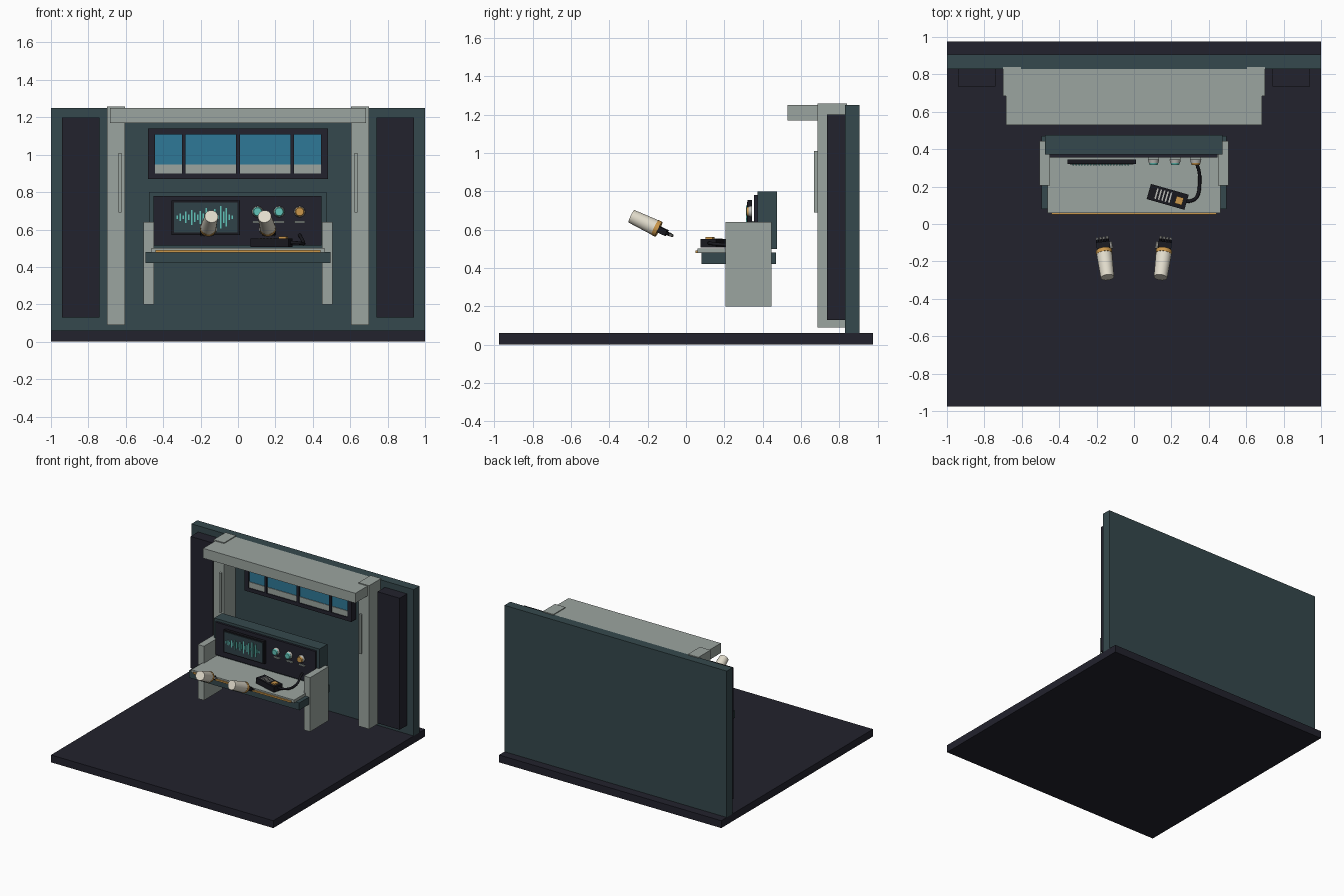
import bpy, math
from mathutils import Matrix, Vector

default = bpy.data.objects.get("Cube")
if default:
    bpy.data.objects.remove(default, do_unlink=True)


def material(name, r, g, b):
    m = bpy.data.materials.new(name)
    m.use_nodes = True
    m.diffuse_color = (r, g, b, 1)
    m.node_tree.nodes["Principled BSDF"].inputs["Base Color"].default_value = (r, g, b, 1)
    return m


NAVY = material("dark navy", .016, .016, .026)
TEAL = material("slate teal", .036, .066, .074)
GREY = material("warm grey", .33, .375, .35)
GLASS = material("window blue", .028, .19, .31)
SCREEN = material("screen slate", .03, .055, .065)
CYAN = material("signal cyan", .12, .56, .49)
AMBER = material("amber", .6, .31, .07)
CREAM = material("cream", .75, .71, .6)
BLACK = material("soft black", .009, .009, .013)
STEEL = material("pale steel", .5, .5, .47)


def box(name, xs, ys, zs, mat, frame=None):
    """Box spanning the given ranges, optionally placed in a local frame."""
    size = Vector(b - a for a, b in (xs, ys, zs))
    mid = Vector((a + b) / 2 for a, b in (xs, ys, zs))
    bpy.ops.mesh.primitive_cube_add(size=1)
    o = bpy.context.object
    o.name = name
    o.data.transform(Matrix.Translation(mid) @ Matrix.Diagonal((*size, 1)))
    o.data.materials.append(mat)
    if frame:
        o.matrix_world = frame
    return o


def cone(name, r1, r2, z1, z2, mat, frame, offset=(0, 0), sides=24):
    """Tapered cylinder along the local z of a frame."""
    bpy.ops.mesh.primitive_cone_add(vertices=sides, radius1=r1, radius2=r2, depth=z2 - z1)
    o = bpy.context.object
    o.name = name
    o.data.transform(Matrix.Translation((*offset, (z1 + z2) / 2)))
    o.data.materials.append(mat)
    o.matrix_world = frame
    bpy.ops.object.shade_smooth_by_angle(angle=math.radians(35))
    return o


def sym(a, b, s):
    return (a, b) if s > 0 else (-b, -a)


# Room shell
box("floor", (-1, 1), (-.975, .975), (0, .06), NAVY)
box("back_wall", (-1, 1), (.83, .905), (.06, 1.25), TEAL)
box("top_beam", (-.685, .685), (.53, .84), (1.17, 1.25), GREY)
for side, s in (("left", 1), ("right", -1)):
    box(side + "_wall_panel", sym(.74, .94, s), (.735, .83), (.13, 1.2), NAVY)
    box(side + "_pillar", sym(.605, .7, s), (.685, .84), (.09, 1.257), GREY)
    box(side + "_pillar_strip", sym(.622, .638, s), (.667, .69), (.69, 1.01), GREY)

# Window with frame, panes, sill band and mullions
box("window_back", (-.48, .48), (.79, .83), (.87, 1.14), NAVY)
for name, z in (("bottom", (.87, .9)), ("top", (1.107, 1.14))):
    box("window_frame_" + name, (-.48, .48), (.77, .79), z, NAVY)
for side, s in (("left", 1), ("right", -1)):
    box("window_frame_" + side, sym(.445, .48, s), (.77, .79), (.9, 1.107), NAVY)
box("window_glass", (-.445, .445), (.782, .79), (.9, 1.107), GLASS)
box("window_horizon", (-.445, .445), (.777, .783), (.9, .947), GREY)
for x in (-.29, 0, .29):
    box("window_mullion", (x - .01, x + .01), (.768, .79), (.9, 1.107), NAVY)

# Desk
for side, s in (("left", 1), ("right", -1)):
    box(side + "_desk_side", sym(.45, .505, s), (.205, .445), (.2, .64), GREY)
box("desk_apron", (-.495, .495), (.08, .47), (.42, .48), TEAL)
box("desk_top", (-.463, .463), (.06, .38), (.478, .502), GREY)
box("desk_edge_strip", (-.44, .44), (.05, .06), (.477, .49), AMBER)

# Console back with instrument panel
box("console_body", (-.475, .472), (.372, .475), (.5, .8), TEAL)
box("instrument_panel", (-.452, .447), (.355, .374), (.515, .78), NAVY)
box("screen_bezel", (-.355, .01), (.322, .345), (.572, .755), BLACK)
box("screen_face", (-.343, -.002), (.317, .323), (.583, .744), SCREEN)
heights = [.02, .04, .02, .06, .03, .08, .05, .03, .07, .04, .1, .03, .06, .09, .02, .12, .06, .1, .03, .02]
for i, h in enumerate(heights):
    x = -.325 + i * .0155
    box("waveform_bar", (x - .004, x + .004), (.312, .318), (.665 - h / 2, .665 + h / 2), CYAN)

# Knobs face forward, each with a small label bar
for x, mat in ((.105, CYAN), (.22, CYAN), (.33, AMBER)):
    frame = Matrix.Translation((x, .345, .695)) @ Matrix.Rotation(math.pi / 2, 4, "X")
    cone("knob_rim", .03, .026, 0, .018, STEEL, frame)
    cone("knob_cap", .025, .021, .018, .03, mat, frame)
    box("knob_label_bar", (x - .028, x + .028), (.345, .355), (.634, .645), GREY)

# Handset lying on the desk
hand_frame = Matrix.Translation((.18, .145, .506)) @ Matrix.Rotation(math.radians(-16), 4, "Z")
box("handset_body", (-.105, .105), (-.042, .042), (0, .045), BLACK, hand_frame)
for i in range(5):
    x = -.062 + i * .019
    box("handset_grille_slot", (x - .004, x + .004), (-.028, .028), (.044, .049), STEEL, hand_frame)
box("handset_button", (.045, .085), (-.022, .018), (.044, .056), AMBER, hand_frame)

# Cable from handset to panel
path = [(.27, .12, .53), (.31, .12, .53), (.345, .15, .525), (.352, .22, .52),
        (.35, .28, .535), (.335, .32, .56), (.33, .357, .57)]
curve = bpy.data.curves.new("handset_cable", "CURVE")
curve.dimensions = "3D"
curve.bevel_depth = .009
curve.bevel_resolution = 2
curve.use_fill_caps = True
spline = curve.splines.new("NURBS")
spline.points.add(len(path) - 1)
for p, co in zip(spline.points, path):
    p.co = (*co, 1)
spline.use_endpoint_u = True
spline.order_u = 3
curve.materials.append(BLACK)
bpy.context.collection.objects.link(bpy.data.objects.new("handset_cable", curve))

# Two reaching arms: sleeve, cuff, palm, fingers
for side, s in (("left", 1), ("right", -1)):
    direction = Vector((s * .028, .21, -.1))
    arm = Matrix.Translation((s * .142, -.285, .67)) @ direction.to_track_quat("Z", "Y").to_matrix().to_4x4()
    cone(side + "_sleeve", .036, .042, 0, .142, CREAM, arm)
    cone(side + "_cuff", .043, .043, .138, .16, AMBER, arm)
    box(side + "_palm", (-.036, .036), (-.016, .016), (.158, .205), BLACK, arm)
    for i in range(4):
        x = -.027 + i * .018
        cone(side + "_finger", .008, .008, .2, .225, BLACK, arm, (x, 0), 10)
        cone(side + "_fingertip", .008, .006, .225, .24, STEEL, arm, (x, 0), 10)
    thumb_x = .042 if arm.col[0].x * s < 0 else -.042
    cone(side + "_thumb", .009, .007, .165, .205, STEEL, arm, (thumb_x, 0), 10)
